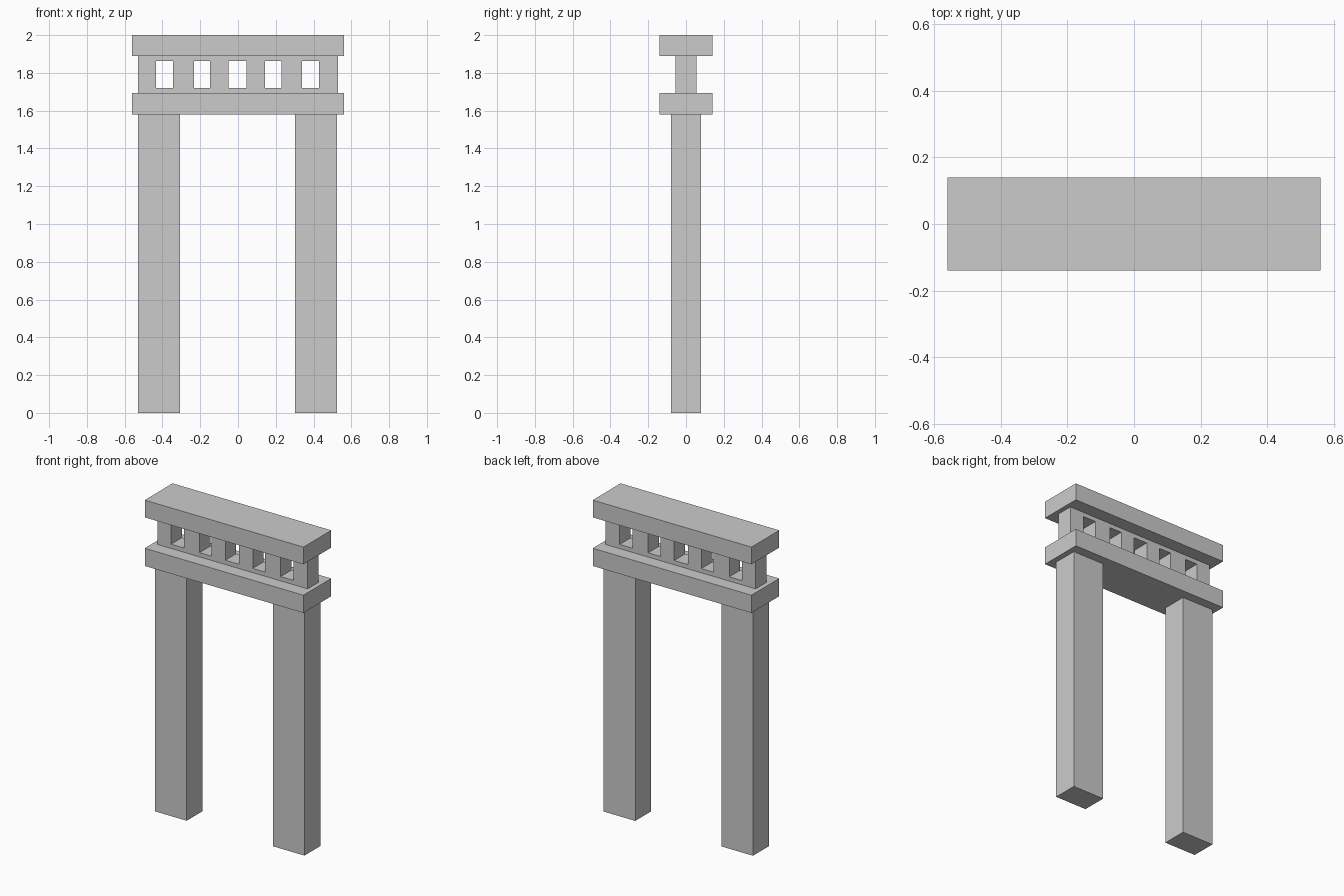
import bpy, bmesh

if "Cube" in bpy.data.objects:
    bpy.data.objects.remove(bpy.data.objects["Cube"])


def new_object(name, bm):
    bmesh.ops.recalc_face_normals(bm, faces=bm.faces)
    mesh = bpy.data.meshes.new(name)
    bm.to_mesh(mesh)
    bm.free()
    obj = bpy.data.objects.new(name, mesh)
    bpy.context.collection.objects.link(obj)
    return obj


def box(name, x0, x1, half_depth, z0, z1):
    bm = bmesh.new()
    bmesh.ops.create_cube(bm, size=1)
    bmesh.ops.scale(bm, verts=bm.verts, vec=(x1 - x0, 2 * half_depth, z1 - z0))
    bmesh.ops.translate(bm, verts=bm.verts, vec=((x0 + x1) / 2, 0, (z0 + z1) / 2))
    return new_object(name, bm)


def pierced_panel(name, half_width, half_depth, z0, z1, holes, hole_z):
    # Front face as a grid with the openings left out, then given thickness
    xs = [-half_width] + [x for c, w in holes for x in (c - w / 2, c + w / 2)] + [half_width]
    zs = [z0, *hole_z, z1]
    bm = bmesh.new()
    v = [[bm.verts.new((x, -half_depth, z)) for z in zs] for x in xs]
    for i in range(len(xs) - 1):
        for j in range(len(zs) - 1):
            if i % 2 == 1 and j == 1:
                continue
            bm.faces.new((v[i][j], v[i + 1][j], v[i + 1][j + 1], v[i][j + 1]))
    ext = bmesh.ops.extrude_face_region(bm, geom=bm.faces[:], use_keep_orig=True)
    moved = [g for g in ext["geom"] if isinstance(g, bmesh.types.BMVert)]
    bmesh.ops.translate(bm, verts=moved, vec=(0, 2 * half_depth, 0))
    return new_object(name, bm)


# Pillars
box("left_pillar", -0.529, -0.306, 0.08, 0, 1.58)
box("right_pillar", 0.302, 0.525, 0.08, 0, 1.58)

# Horizontal slabs
box("lower_lintel", -0.56, 0.56, 0.14, 1.58, 1.693)
box("top_slab", -0.56, 0.56, 0.14, 1.89, 2.0)

# Frieze with five square openings
openings = [(-0.389, 0.09), (-0.19, 0.086), (-0.003, 0.096), (0.186, 0.086), (0.384, 0.09)]
pierced_panel("pierced_frieze", 0.53, 0.055, 1.693, 1.89, openings, (1.72, 1.863))
